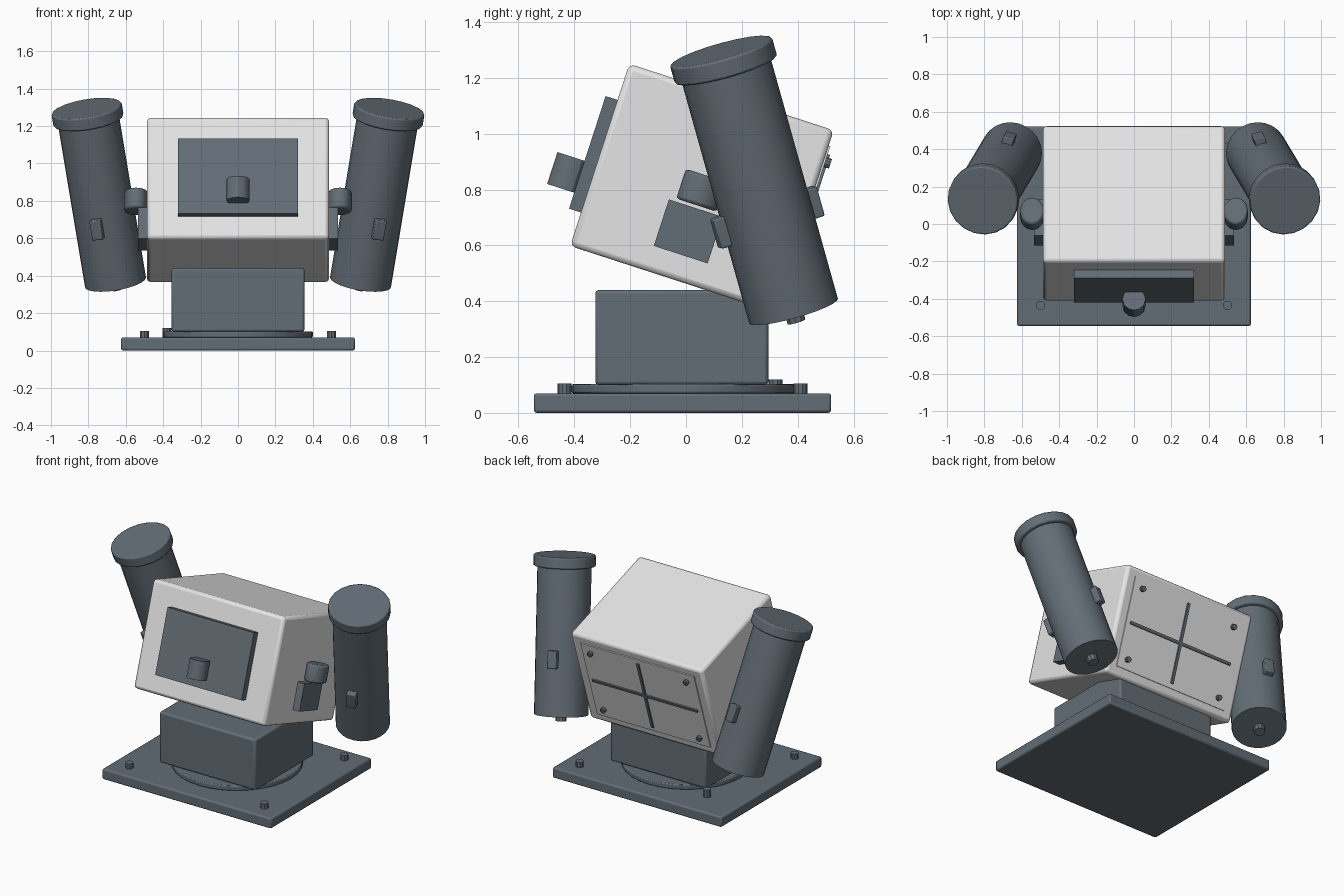
import bpy, bmesh, math
from mathutils import Matrix, Vector

if "Cube" in bpy.data.objects:
    bpy.data.objects.remove(bpy.data.objects["Cube"])


def material(name, rgb):
    m = bpy.data.materials.new(name)
    m.diffuse_color = (*rgb, 1)
    m.use_nodes = True
    m.node_tree.nodes["Principled BSDF"].inputs["Base Color"].default_value = m.diffuse_color
    return m


WHITE = material("off_white", (0.78, 0.78, 0.78))
SLATE = material("slate_grey", (0.125, 0.155, 0.182))
I = Matrix.Identity(4)


def finish(bm, name, mat, frame, bevel=0.0):
    bmesh.ops.transform(bm, matrix=frame, verts=bm.verts)
    bmesh.ops.recalc_face_normals(bm, faces=bm.faces)
    me = bpy.data.meshes.new(name)
    bm.to_mesh(me)
    bm.free()
    me.materials.append(mat)
    ob = bpy.data.objects.new(name, me)
    bpy.context.collection.objects.link(ob)
    if bevel:
        b = ob.modifiers.new("bevel", 'BEVEL')
        b.width, b.segments = bevel, 2
    bpy.ops.object.select_all(action='DESELECT')
    ob.select_set(True)
    bpy.context.view_layer.objects.active = ob
    bpy.ops.object.shade_smooth_by_angle(angle=math.radians(30))
    return ob


def box(name, lo, hi, mat=SLATE, frame=I, bevel=0.0):
    lo, hi = Vector(lo), Vector(hi)
    bm = bmesh.new()
    bmesh.ops.create_cube(bm, size=1)
    bmesh.ops.transform(bm, matrix=Matrix.Translation((lo + hi) / 2) @ Matrix.Diagonal((*(hi - lo), 1)),
                        verts=bm.verts)
    return finish(bm, name, mat, frame, bevel)


def cyl(name, base, r, h, mat=SLATE, frame=I, sides=20, bevel=0.0, stretch=1.0):
    """Upright cylinder standing on base, within the given frame."""
    bm = bmesh.new()
    bmesh.ops.create_cone(bm, cap_ends=True, segments=sides, radius1=r, radius2=r, depth=h)
    x, y, z = base
    bmesh.ops.transform(bm, matrix=Matrix.Translation((x, y, z + h / 2)) @ Matrix.Diagonal((1, stretch, 1, 1)),
                        verts=bm.verts)
    return finish(bm, name, mat, frame, bevel)


# Base: plate, turntable, bolts and pedestal
box("base_plate", (-0.625, -0.545, 0), (0.625, 0.52, 0.07), bevel=0.01)
cyl("turntable", (0, -0.01, 0.07), 0.40, 0.033, sides=32, bevel=0.006)
for x, y, h in ((-0.5, -0.435, 0.035), (0.5, -0.435, 0.035), (0.5, 0.41, 0.035), (-0.38, 0.32, 0.05)):
    cyl("base_bolt", (x, y, 0.07), 0.025, h, sides=10)
box("pedestal", (-0.355, -0.325, 0.1), (0.355, 0.295, 0.44), bevel=0.012)

# Head, tilted upward, with its front panel and nozzle
head = Matrix.Translation((0, 0.057, 0.805)) @ Matrix.Rotation(math.radians(-18), 4, 'X')
box("head", (-0.487, -0.385, -0.343), (0.487, 0.385, 0.343), WHITE, head, 0.02)
box("front_panel", (-0.32, -0.43, -0.217), (0.32, -0.38, 0.207), SLATE, head)
cyl("front_nozzle", (0, -0.47, -0.157), 0.062, 0.12, SLATE, head, 12)

# Rear cover with crossed strips and corner screws
box("rear_cover", (-0.42, 0.38, -0.285), (0.42, 0.391, 0.285), WHITE, head)
box("rear_strip_across", (-0.39, 0.385, -0.009), (0.39, 0.4, 0.009), SLATE, head)
box("rear_strip_upright", (-0.009, 0.385, -0.255), (0.009, 0.4, 0.255), SLATE, head)
to_back = head @ Matrix.Rotation(math.radians(-90), 4, 'X')
for sx in (-1, 1):
    for sz in (-1, 1):
        cyl("rear_screw", (sx * 0.355, sz * 0.225, 0.385), 0.018, 0.026, SLATE, to_back, 10)

# Launch tube frame: long axis is local z, front latch faces local -y
bottom, top = Vector((0.655, 0.385, 0.365)), Vector((0.81, 0.125, 1.295))
axis = (top - bottom).normalized()
out = Vector((0.05, -0.19, -0.061))
out = (out - axis * out.dot(axis)).normalized()
side = (-out).cross(axis)
tube = Matrix.Translation(bottom) @ Matrix((side, -out, axis)).transposed().to_4x4()
length = (top - bottom).length

# Side mounts and tubes, mirrored left and right
for s, label in ((1, "right"), (-1, "left")):
    flip = Matrix.Diagonal((s, 1, 1, 1))
    hf, tf = flip @ head, flip @ tube
    box(label + "_side_bracket", (0.48, -0.1, -0.25), (0.535, 0.103, -0.075), SLATE, hf)
    cyl(label + "_pivot", (0.545, 0, -0.064), 0.065, 0.112, SLATE, hf, 12, 0.012, 1.2)
    cyl(label + "_tube", (0, 0, 0), 0.165, length - 0.04, SLATE, tf, 24)
    cyl(label + "_tube_cap", (0, 0, length - 0.07), 0.19, 0.07, SLATE, tf, 20, 0.008)
    cyl(label + "_tube_nub", (0, 0, -0.04), 0.034, 0.05, SLATE, tf, 10)
    for d in (-1, 1):
        box(label + "_tube_latch", (-0.03, d * 0.175 - 0.025, 0.298), (0.03, d * 0.175 + 0.025, 0.408),
            SLATE, tf, 0.006)
